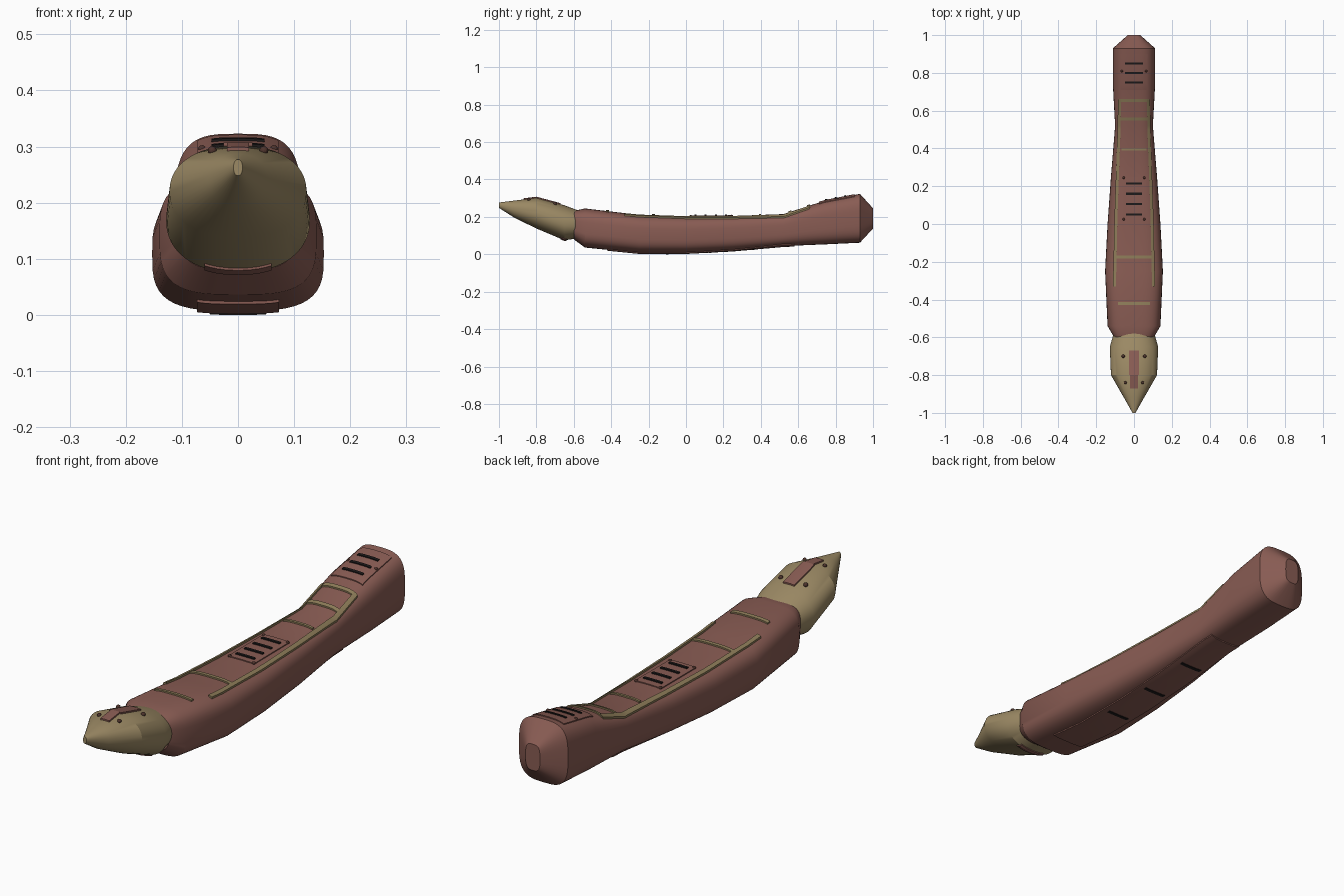
import bpy, bmesh, math

if "Cube" in bpy.data.objects:
    bpy.data.objects.remove(bpy.data.objects["Cube"])


def material(name, rgb):
    m = bpy.data.materials.new(name)
    m.diffuse_color = (*rgb, 1)
    m.use_nodes = True
    m.node_tree.nodes["Principled BSDF"].inputs["Base Color"].default_value = m.diffuse_color
    return m


RED = material("dull red hull", (0.25, 0.107, 0.087))
TAN = material("tan nose", (0.335, 0.255, 0.13))
OLIVE = material("olive tan trim", (0.27, 0.205, 0.10))
BLACK = material("black slots", (0.012, 0.010, 0.010))
BROWN = material("dark brown studs", (0.075, 0.033, 0.025))

# Sections: y, half width, bottom z, top z
HULL = [(-0.60, 0.105, 0.080, 0.232), (-0.54, 0.140, 0.036, 0.245),
        (-0.25, 0.153, 0.007, 0.211), (0.00, 0.140, 0.007, 0.203),
        (0.25, 0.122, 0.020, 0.205), (0.52, 0.100, 0.044, 0.215),
        (0.74, 0.112, 0.053, 0.286), (0.93, 0.112, 0.062, 0.323),
        (1.00, 0.033, 0.138, 0.246)]
NOSE = [(-1.00, 0.008, 0.248, 0.277), (-0.92, 0.053, 0.197, 0.287),
        (-0.80, 0.122, 0.138, 0.302), (-0.65, 0.128, 0.075, 0.262),
        (-0.58, 0.108, 0.085, 0.236)]
HULL_N, NOSE_N = 3.3, 2.2


def finish(name, bm, mat, smooth=True):
    bmesh.ops.recalc_face_normals(bm, faces=bm.faces)
    me = bpy.data.meshes.new(name)
    bm.to_mesh(me)
    bm.free()
    me.materials.append(mat)
    ob = bpy.data.objects.new(name, me)
    bpy.context.collection.objects.link(ob)
    if smooth:
        bpy.ops.object.select_all(action='DESELECT')
        ob.select_set(True)
        bpy.context.view_layer.objects.active = ob
        bpy.ops.object.shade_smooth_by_angle(angle=math.radians(28))
    return ob


def power(v, e):
    return math.copysign(abs(v) ** e, v)


def loft(name, sections, n, mat, sides=48):
    bm = bmesh.new()
    rings = []
    for y, w, lo, hi in sections:
        ring = []
        for i in range(sides):
            a = 2 * math.pi * i / sides
            ring.append(bm.verts.new((w * power(math.cos(a), 2 / n), y,
                        (lo + hi) / 2 + (hi - lo) / 2 * power(math.sin(a), 2 / n))))
        rings.append(ring)
    for r, s in zip(rings, rings[1:]):
        for i in range(sides):
            j = (i + 1) % sides
            bm.faces.new((r[i], r[j], s[j], s[i]))
    bm.faces.new(rings[0])
    bm.faces.new(rings[-1])
    return finish(name, bm, mat)


def surface(sections, n, x, y, side=1):
    """Height of the lofted skin above or below a point."""
    for a, b in zip(sections, sections[1:]):
        if a[0] <= y <= b[0]:
            t = (y - a[0]) / (b[0] - a[0])
            w, lo, hi = (a[k] + (b[k] - a[k]) * t for k in (1, 2, 3))
            f = max(0, 1 - min(1, abs(x) / w) ** n) ** (1 / n)
            return (lo + hi) / 2 + side * (hi - lo) / 2 * f
    return 0


def plate(name, path, half, mat, height=0.006, side=1, sections=HULL, n=HULL_N, nx=10):
    """Thin plate hugging the skin; path holds (centre x, y) points."""
    bm = bmesh.new()
    # Add rows where the skin bends
    rows = []
    for (x0, y0), (x1, y1) in zip(path, path[1:]):
        ts = [0] + [(s[0] - y0) / (y1 - y0) for s in sections if y0 < s[0] < y1]
        rows += [(x0 + (x1 - x0) * t, y0 + (y1 - y0) * t) for t in ts]
    rows.append(path[-1])
    layers = []
    for off in (height, -0.006):
        layers.append([[bm.verts.new((x, y, surface(sections, n, x, y, side) + side * off))
                        for x in (cx - half + 2 * half * i / nx for i in range(nx + 1))]
                       for cx, y in rows])
    top, low = layers
    for g in layers:
        for r, s in zip(g, g[1:]):
            for i in range(nx):
                bm.faces.new((r[i], r[i + 1], s[i + 1], s[i]))
    for k in (0, -1):
        for i in range(nx):
            bm.faces.new((top[k][i], top[k][i + 1], low[k][i + 1], low[k][i]))
    for i in (0, nx):
        for j in range(len(rows) - 1):
            bm.faces.new((top[j][i], top[j + 1][i], low[j + 1][i], low[j][i]))
    return finish(name, bm, mat)


def band(name, y, half, width, mat, **kw):
    return plate(name, [(0, y - width / 2), (0, y + width / 2)], half, mat, **kw)


def stud(name, x, y, r, sections, n):
    bm = bmesh.new()
    bmesh.ops.create_uvsphere(bm, u_segments=12, v_segments=8, radius=r)
    bmesh.ops.translate(bm, verts=bm.verts, vec=(x, y, surface(sections, n, x, y) + 0.002))
    finish(name, bm, BROWN)


# Main masses
loft("hull", HULL, HULL_N, RED)
loft("nose", NOSE, NOSE_N, TAN)

# Nose plate, chin strip and studs
plate("nose_plate", [(0, -0.80), (0, -0.67)], 0.026, RED, sections=NOSE, n=NOSE_N)
plate("nose_plate_tip", [(0, -0.87), (0, -0.80)], 0.020, RED, sections=NOSE, n=NOSE_N)
band("chin_strip", -0.655, 0.06, 0.03, RED, height=0.004, side=-1, sections=NOSE, n=NOSE_N)
for s in (-1, 1):
    stud("nose_stud", s * 0.057, -0.70, 0.009, NOSE, NOSE_N)
    stud("nose_stud", s * 0.046, -0.84, 0.008, NOSE, NOSE_N)
    # Long side rails
    plate("side_rail", [(s * 0.104, -0.33), (s * 0.100, -0.18), (s * 0.096, 0.02),
                        (s * 0.088, 0.25), (s * 0.079, 0.50), (s * 0.077, 0.66)],
          0.008, OLIVE, height=0.008, nx=2)

# Cross bands
for y, half, width in ((-0.42, 0.085, 0.016), (-0.175, 0.092, 0.016), (0.395, 0.066, 0.011),
                       (0.555, 0.076, 0.016), (0.655, 0.080, 0.016)):
    band("cross_band", y, half, width, OLIVE)

# Vent panels with black slots on top
plate("middle_vent_panel", [(0, 0.02), (0, 0.25)], 0.060, RED, height=0.004)
plate("rear_vent_panel", [(0, 0.71), (0, 0.90)], 0.072, RED, height=0.004)
for y in (0.05, 0.105, 0.16, 0.215):
    band("middle_slot", y, 0.042, 0.011, BLACK, height=0.009)
for y in (0.75, 0.80, 0.85):
    band("rear_slot", y, 0.047, 0.011, BLACK, height=0.008)
for s in (-1, 1):
    for y in (0.025, 0.245):
        stud("vent_stud", s * 0.055, y, 0.007, HULL, HULL_N)
    stud("vent_stud", s * 0.064, 0.81, 0.007, HULL, HULL_N)

# Belly plate and its slots
plate("belly_plate", [(0, -0.42), (0, 0.58)], 0.073, RED, height=0.005, side=-1)
for y in (-0.10, 0.13, 0.36):
    band("belly_slot", y, 0.05, 0.014, BLACK, height=0.007, side=-1)
